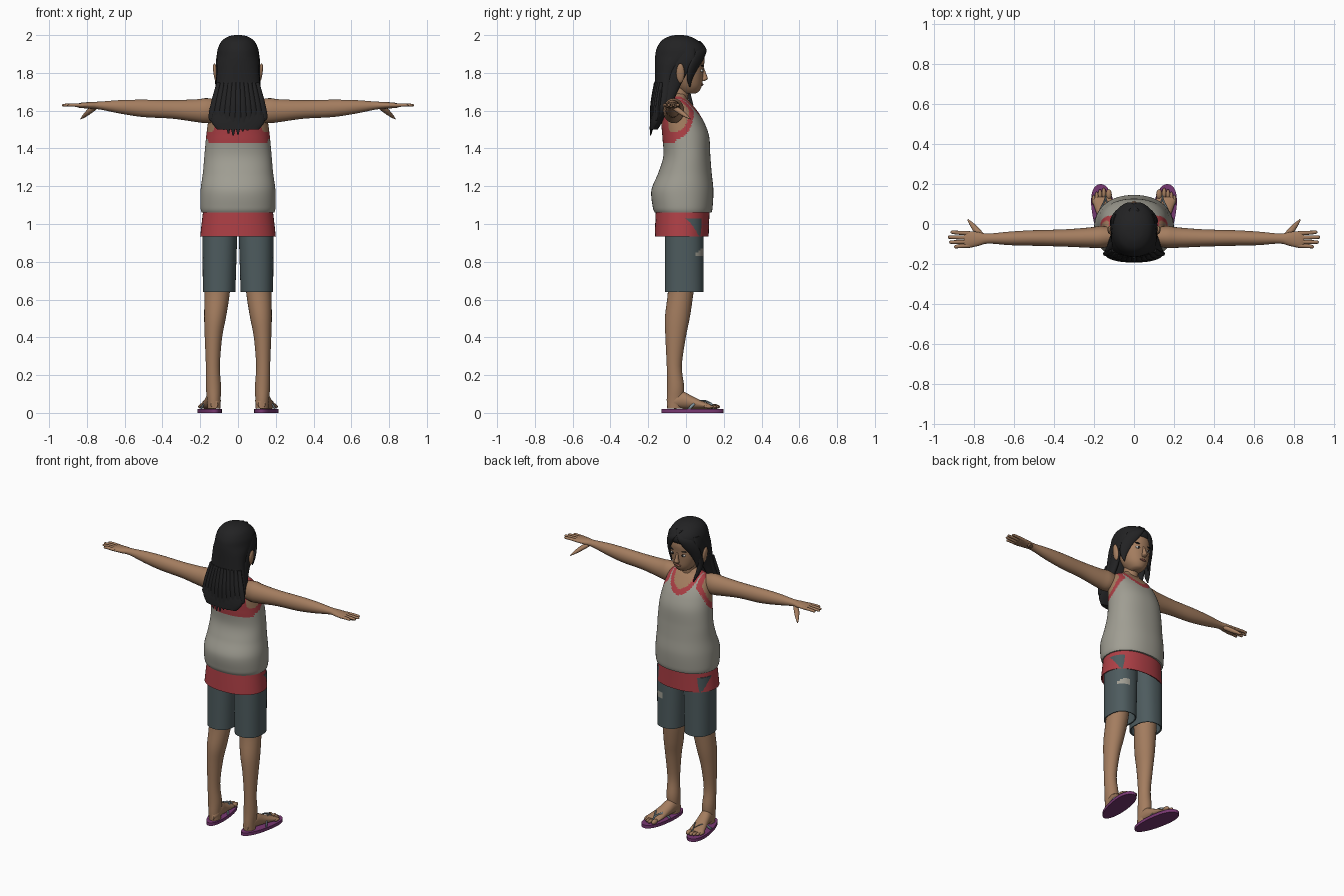
import bpy, bmesh, math, random
from mathutils import Vector

random.seed(4)
X, Y, Z = Vector((1, 0, 0)), Vector((0, 1, 0)), Vector((0, 0, 1))


def material(name, r, g, b):
    m = bpy.data.materials.new(name)
    m.diffuse_color = (r, g, b, 1)
    return m


SKIN = material("skin brown", 0.37, 0.205, 0.115)
HAIR = material("hair black", 0.016, 0.016, 0.017)
GREY = material("shirt grey", 0.35, 0.34, 0.29)
RED = material("undershirt red", 0.42, 0.05, 0.06)
DENIM = material("shorts slate", 0.075, 0.105, 0.112)
PURPLE = material("sandal purple", 0.19, 0.04, 0.17)
STRAP = material("strap blue grey", 0.22, 0.29, 0.33)
LIP = material("lip brown", 0.26, 0.10, 0.07)
WHITE = material("eye white", 0.6, 0.58, 0.54)


def finish(name, bm, mats, rule=None):
    bmesh.ops.recalc_face_normals(bm, faces=bm.faces[:])
    if rule:
        for f in bm.faces:
            f.material_index = rule(f.calc_center_median())
    me = bpy.data.meshes.new(name)
    bm.to_mesh(me)
    bm.free()
    for m in mats:
        me.materials.append(m)
    me.shade_smooth()
    me.set_sharp_from_angle(angle=math.radians(45))
    ob = bpy.data.objects.new(name, me)
    bpy.context.collection.objects.link(ob)
    return ob


def spline(rows, k):
    out = []
    for i in range(len(rows) - 1):
        p = [rows[max(i - 1, 0)], rows[i], rows[i + 1], rows[min(i + 2, len(rows) - 1)]]
        for j in range(k):
            t = j / k
            out.append([0.5 * (2 * b + (c - a) * t + (2 * a - 5 * b + 4 * c - d) * t * t
                               + (3 * b - a - 3 * c + d) * t ** 3) for a, b, c, d in zip(*p)])
    return out + [list(rows[-1])]


def sweep(name, rows, u, v, mats, n=20, k=4, s=1, power=2.0, egg=0, rule=None):
    """Rows of (x, y, z, half size along u, half size along v); s = -1 mirrors in x."""
    bm = bmesh.new()
    rings = []
    for x, y, z, w, h in (spline(rows, k) if k > 1 else rows):
        ring = []
        for i in range(n):
            a = 2 * math.pi * i / n
            c, d = math.cos(a), math.sin(a)
            c = math.copysign(abs(c) ** (2 / power), c) * (1 + egg * d)
            d = math.copysign(abs(d) ** (2 / power), d)
            p = Vector((x, y, z)) + u * max(w, 0.001) * c + v * max(h, 0.001) * d
            ring.append(bm.verts.new((p.x * s, p.y, p.z)))
        rings.append(ring)
    for a, b in zip(rings, rings[1:]):
        for i in range(n):
            bm.faces.new((a[i], a[(i + 1) % n], b[(i + 1) % n], b[i]))
    bm.faces.new(rings[0])
    bm.faces.new(rings[-1])
    return finish(name, bm, mats, rule)


def ball(name, at, size, mat, tilt=0):
    bm = bmesh.new()
    bmesh.ops.create_uvsphere(bm, u_segments=16, v_segments=10, radius=1)
    bmesh.ops.scale(bm, vec=size, verts=bm.verts)
    ob = finish(name, bm, [mat])
    ob.location = at
    ob.rotation_euler = (0, tilt, 0)
    return ob


def body(table):
    """Rows of (z, back y, front y, half width) on the centre line."""
    return [(0, (b + f) / 2, z, w, (f - b) / 2) for z, b, f, w in table]


# Torso with tank top, red undershirt edges and bare shoulders
def shirt_colour(c):
    x, y, z = abs(c.x), c.y, c.z
    arm = math.hypot((y + 0.06) / 0.075, (z - 1.59) / 0.105)
    if x > 0.10 and arm < 1.35:
        return 2 if x > 0.125 and arm < 1 else 1
    if y < -0.055:
        if z < 1.43:
            return 0
        return 1 if z < 1.52 or 0.06 < x < 0.11 else 2
    neck = math.hypot(x / 0.075, (z - 1.69) / 0.11)
    return 2 if neck < 1 else 1 if neck < 1.3 else 0


sweep("tank_top", body([
    (1.06, -.165, .135, .192), (1.09, -.176, .141, .199), (1.18, -.183, .145, .198),
    (1.27, -.147, .136, .186), (1.36, -.12, .129, .178), (1.46, -.125, .123, .169),
    (1.53, -.13, .10, .16), (1.59, -.125, .066, .15), (1.64, -.11, .027, .13),
    (1.665, -.09, .005, .09), (1.69, -.075, .0, .045)]), X, Y,
    [GREY, RED, SKIN], n=96, k=9, power=2.2, rule=shirt_colour)
sweep("undershirt_hem", body([
    (1.0, -.15, .105, .18), (.937, -.158, .113, .192), (.935, -.165, .12, .2),
    (1.0, -.163, .122, .193), (1.075, -.16, .125, .184)]), X, Y, [RED], n=48, k=1, power=2.2)

# Neck, head and face
sweep("neck", body([(1.63, -.09, .01, .055), (1.68, -.075, .012, .046),
                    (1.76, -.07, .03, .048)]), X, Y, [SKIN])
sweep("head", body([
    (1.69, -.02, .045, .025), (1.70, -.035, .067, .043), (1.73, -.06, .083, .067),
    (1.78, -.09, .090, .086), (1.83, -.11, .094, .094), (1.88, -.12, .098, .095),
    (1.94, -.1, .08, .08), (1.97, -.06, .03, .03)]), X, Y, [SKIN], n=36, k=5, power=2.1)
sweep("nose", [(0, .088, 1.825, .007, .008), (0, .096, 1.79, .010, .013),
               (0, .099, 1.768, .017, .016), (0, .09, 1.757, .012, .008)], X, Y, [SKIN])
ball("lips", (0, .084, 1.738), (.023, .008, .007), LIP)
for s in (1, -1):
    ball("eye", (s * .038, .082, 1.812), (.017, .008, .008), WHITE)
    ball("iris", (s * .037, .085, 1.812), (.008, .008, .008), HAIR)
    ball("eyebrow", (s * .04, .084, 1.838), (.021, .008, .004), HAIR, -s * .1)
    ball("ear", (s * .118, -.03, 1.798), (.012, .022, .053), SKIN, s * .15)

# Hair: cap with long back, locks at the ends, parted fringe
sweep("hair_cap", body([
    (2.0, -.055, -.015, .015), (1.993, -.09, .02, .05), (1.97, -.13, .065, .085),
    (1.93, -.155, .103, .106), (1.89, -.163, .098, .112), (1.85, -.165, .03, .113),
    (1.80, -.165, -.02, .112), (1.74, -.166, -.04, .117), (1.67, -.172, -.055, .13),
    (1.60, -.183, -.09, .145), (1.54, -.19, -.125, .14), (1.50, -.193, -.15, .11)]),
    X, Y, [HAIR], n=40, k=4, power=2.1)
for i in range(11):
    x = -.135 + .027 * i
    end = 1.465 + .9 * x * x * 4 + random.uniform(0, .025)
    y = -.175 + 1.6 * x * x
    sweep("hair_lock", [(x * .75, y + .015, 1.75, .012, .01), (x * .9, y, 1.64, .022, .014),
                        (x, y - .004, 1.56, .021, .012), (x * .93, y - .014, end, .004, .003)],
          X, Y, [HAIR], n=10)
for s in (1, -1):
    U, V = Vector((.75, -.66, 0)), Vector((.66, .75, 0))
    sweep("fringe", [(.0, .055, 1.968, .03, .014), (.045, .075, 1.925, .046, .018),
                     (.073, .062, 1.875, .046, .016), (.092, .035, 1.82, .036, .014),
                     (.098, .02, 1.77, .02, .01), (.092, .02, 1.725, .003, .003)],
          U, V, [HAIR], s=s)
    sweep("side_hair", [(.085, .0, 1.93, .02, .05), (.102, -.005, 1.87, .014, .05),
                        (.104, -.04, 1.80, .013, .045), (.10, -.075, 1.72, .02, .04),
                        (.115, -.11, 1.62, .02, .03)], X, Y, [HAIR], s=s)
sweep("front_strand", [(-.10, .02, 1.83, .012, .02), (-.107, .0, 1.76, .014, .022),
                       (-.098, .005, 1.70, .015, .018), (-.078, .035, 1.63, .003, .004)],
      X, Y, [HAIR], n=12)

# Limbs, clothes and sandals, mirrored
for s in (1, -1):
    sweep("arm", [
        (.08, -.062, 1.60, .04, .05), (.16, -.065, 1.60, .055, .066), (.22, -.068, 1.60, .051, .060),
        (.35, -.07, 1.607, .043, .049), (.5, -.07, 1.612, .039, .046), (.62, -.072, 1.62, .034, .036),
        (.73, -.073, 1.627, .025, .021), (.78, -.075, 1.628, .035, .018),
        (.83, -.078, 1.628, .042, .014), (.85, -.079, 1.627, .038, .010)], Y, Z, [SKIN], n=24, s=s)
    for y0, y1, tip in ((-.047, -.041, .918), (-.068, -.066, .932), (-.089, -.091, .925), (-.108, -.114, .902)):
        sweep("finger", [(.82, y0, 1.628, .011, .010), (.875, (y0 + y1) / 2, 1.630, .010, .009),
                         (tip - .008, y1, 1.629, .008, .007), (tip, y1, 1.628, .002, .002)],
              Y, Z, [SKIN], n=10, s=s)
    sweep("thumb", [(.755, -.065, 1.618, .014, .014), (.785, -.035, 1.598, .016, .016),
                    (.812, -.002, 1.575, .011, .011), (.832, .022, 1.557, .003, .003)],
          Vector((.75, -.66, 0)), Z, [SKIN], n=12, s=s)
    sweep("leg", [
        (.105, -.02, .78, .072, .075), (.110, -.028, .64, .067, .068), (.121, -.045, .51, .058, .066),
        (.13, -.055, .40, .046, .054), (.133, -.062, .25, .037, .040), (.13, -.055, .14, .040, .045),
        (.128, -.058, .07, .036, .044), (.127, -.06, .022, .034, .04)], X, Y, [SKIN], n=28, s=s)

    # Shorts leg, with a patch on the wearer's outer thigh
    def patch(c):
        return int(c.x > .105 and c.y > .05 and .832 < c.z < .868 and c.z < .832 + .3 * (.205 - c.x) * 2)
    shorts = [(.1, -.01, .76, .077, .093), (.1, -.01, .642, .078, .094), (.1, -.01, .64, .086, .102)]
    shorts += [(.1 - .005 * i / 40, -.01, .64 + .01 * i, .086 + .008 * i / 40, .102) for i in range(1, 40)]
    sweep("shorts_leg", shorts, X, Y, [DENIM, GREY], n=64, k=1, s=s, power=2.3, rule=patch)

    # Foot and toes
    sweep("foot", [
        (.125, -.10, .045, .018, .02), (.127, -.07, .06, .035, .038), (.131, -.02, .068, .038, .046),
        (.14, .03, .055, .041, .035), (.150, .08, .043, .047, .023), (.158, .115, .036, .050, .016),
        (.16, .135, .032, .045, .010)], X, Z, [SKIN], n=24, s=s)
    for i, (x, y, r) in enumerate(((.126, .148, .015), (.151, .155, .011), (.170, .148, .010),
                                   (.187, .136, .0095), (.202, .120, .009))):
        ball("toe", (s * x, y, .033), (r, .026, r), SKIN)

    # Sandal sole and thong strap
    a = math.radians(9)
    U, V = Vector((math.cos(a), -math.sin(a), 0)), Vector((math.sin(a), math.cos(a), 0))
    sweep("sandal_sole", [(.147, .035, 0, .058, .166), (.147, .035, .02, .058, .166)],
          U, V, [PURPLE], n=48, k=1, s=s, power=2.2, egg=.14)
    for x, y in ((.096, .03), (.196, .015)):
        sweep("sandal_strap", [(.141, .145, .02, .005, .004), (.143, .128, .052, .007, .005),
                               ((x + .143) / 2, (y + .12) / 2, .064, .009, .005),
                               (x, y, .02, .009, .006)],
              Y, Vector((.5, 0, .87)), [STRAP], n=10, s=s)
